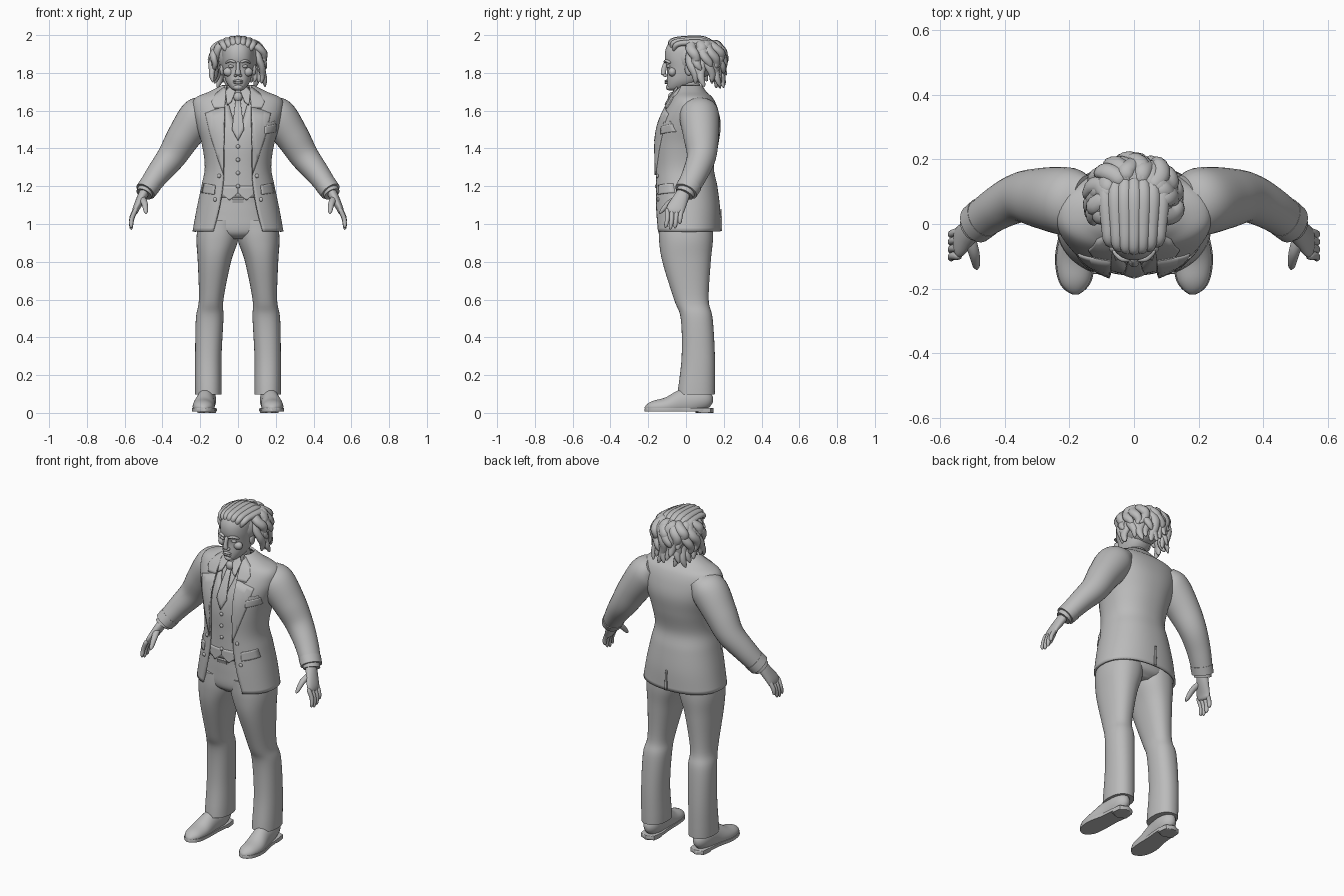
import bpy, bmesh, math, random
from mathutils import Vector, Matrix

if "Cube" in bpy.data.objects:
    bpy.data.objects.remove(bpy.data.objects["Cube"])
random.seed(4)
grey = bpy.data.materials.new("soft grey")
grey.use_nodes = True
grey.diffuse_color = (0.5, 0.5, 0.5, 1)
grey.node_tree.nodes["Principled BSDF"].inputs["Base Color"].default_value = grey.diffuse_color
P = 2.25  # roundness of the body cross-sections


def finish(name, bm, mirror=False, thick=0, angle=50):
    bmesh.ops.remove_doubles(bm, verts=bm.verts, dist=1e-5)
    bmesh.ops.recalc_face_normals(bm, faces=bm.faces)
    mesh = bpy.data.meshes.new(name)
    bm.to_mesh(mesh)
    bm.free()
    mesh.materials.append(grey)
    obj = bpy.data.objects.new(name, mesh)
    bpy.context.collection.objects.link(obj)
    if thick:
        mod = obj.modifiers.new("thickness", "SOLIDIFY")
        mod.thickness, mod.offset = thick, 0
    if mirror:
        obj.modifiers.new("mirror", "MIRROR").use_mirror_merge = False
    bpy.ops.object.select_all(action="DESELECT")
    obj.select_set(True)
    bpy.context.view_layer.objects.active = obj
    bpy.ops.object.shade_smooth_by_angle(angle=math.radians(angle))
    return obj


def spline(rows, steps=6):
    """Catmull-Rom through rows of numbers."""
    rows = [Vector(r) for r in rows]
    padded = [rows[0] * 2 - rows[1]] + rows + [rows[-1] * 2 - rows[-2]]
    out = []
    for a, b, c, d in zip(padded, padded[1:], padded[2:], padded[3:]):
        for i in range(steps):
            t = i / steps
            out.append((b * 2 + (c - a) * t + (a * 2 - b * 5 + c * 4 - d) * t * t
                        + (b * 3 - a - c * 3 + d) * t ** 3) / 2)
    return out + [rows[-1]]


def skin(bm, rings, closed=True, caps=True):
    rings = [[bm.verts.new(p) for p in ring] for ring in rings]
    n = len(rings[0])
    for a, b in zip(rings, rings[1:]):
        for i in range(n if closed else n - 1):
            j = (i + 1) % n
            bm.faces.new((a[i], a[j], b[j], b[i]))
    if caps:
        bm.faces.new(rings[0])
        bm.faces.new(rings[-1])


def loft(name, rows, gap=None, inset=0, n=48, thick=0, **kw):
    """Stack horizontal sections (z, centre x, half width, front y, back y)."""
    rings = []
    for r in rows:
        z, cx, rx, yf, yb = r[:5]
        rx, cy, ry = rx - inset, (yf + yb) / 2, (yb - yf) / 2 - inset
        start = math.asin(min(1, gap(r) / rx) ** (P / 2)) if gap else 0
        ring = []
        for i in range(n):
            a = start + (2 * math.pi - 2 * start) * i / (n - 1 if gap else n)
            s, c = math.sin(a), math.cos(a)
            ring.append((cx + rx * math.copysign(abs(s) ** (2 / P), s),
                         cy - ry * math.copysign(abs(c) ** (2 / P), c), z))
        rings.append(ring)
    bm = bmesh.new()
    skin(bm, rings, not gap, not gap)
    return finish(name, bm, thick=thick, **kw)


def tube(name, pts, ref=(0, 1, 0), rounded=True, n=14, zlim=(-9, 9), steps=6, bm=None, **kw):
    """Sweep along points (x, y, z, radius on the ref axis, other radius)."""
    path, rings = spline(pts, steps), []
    for i, p in enumerate(path):
        ahead, behind = path[min(i + 1, len(path) - 1)], path[max(i - 1, 0)]
        tan = (Vector(ahead[:3]) - Vector(behind[:3])).normalized()
        u = Vector(ref)
        u = (u - tan * u.dot(tan)).normalized()
        v = tan.cross(u)
        f = max(0.08, 1 - abs(2 * i / (len(path) - 1) - 1) ** 7) ** 0.5 if rounded else 1
        ring = []
        for k in range(n):
            a = 2 * math.pi * k / n
            q = Vector(p[:3]) + (u * math.cos(a) * p[3] + v * math.sin(a) * p[4]) * f
            q.z = min(max(q.z, zlim[0]), zlim[1])
            ring.append(q)
        rings.append(ring)
    own = bm is None
    bm = bmesh.new() if own else bm
    skin(bm, rings)
    if own:
        finish(name, bm, **kw)


def blob(name, pos, size, **kw):
    bm = bmesh.new()
    bmesh.ops.create_uvsphere(bm, u_segments=16, v_segments=10, radius=1,
                              matrix=Matrix.Translation(pos) @ Matrix.Diagonal((*size, 1)))
    finish(name, bm, **kw)


# Jacket sections, last number is half the front opening
coat = spline([
    (0.96, 0, 0.235, -0.165, 0.178, 0.13), (1.08, 0, 0.213, -0.167, 0.175, 0.1),
    (1.2, 0, 0.188, -0.165, 0.16, 0.08), (1.3, 0, 0.17, -0.165, 0.142, 0.075),
    (1.42, 0, 0.185, -0.166, 0.165, 0.075), (1.52, 0, 0.215, -0.15, 0.178, 0.075),
    (1.6, 0, 0.235, -0.115, 0.165, 0.072), (1.66, 0, 0.225, -0.08, 0.14, 0.07),
    (1.695, 0, 0.15, -0.055, 0.105, 0.066), (1.73, 0, 0.08, -0.035, 0.08, 0.06)])


def surface(x, z, back=False):
    """Depth of the jacket's front or back at a given x and z."""
    for a, b in zip(coat, coat[1:]):
        if z <= b[0]:
            break
    r = a.lerp(b, min(1, max(0, (z - a[0]) / (b[0] - a[0]))))
    ry = (r[4] - r[3]) / 2 * (1 - min(0.98, abs(x) / r[2]) ** P) ** (1 / P)
    return (r[3] + r[4]) / 2 + (ry if back else -ry)


def patch(name, outline, lift=0.008, thick=0.009, back=False, **kw):
    """Plate with an (x, z) outline that follows the jacket."""
    bm = bmesh.new()
    bm.faces.new([bm.verts.new((x, 0, z)) for x, z in outline])
    bmesh.ops.triangulate(bm, faces=bm.faces)
    bmesh.ops.subdivide_edges(bm, edges=bm.edges, cuts=5, use_grid_fill=True)
    for v in bm.verts:
        v.co.y = surface(v.co.x, v.co.z, back) + (lift if back else -lift)
    finish(name, bm, thick=thick, **kw)


def button(name, x, z, lift=0.008, **kw):
    blob(name, (x, surface(x, z) - lift, z), (0.011, 0.007, 0.011), **kw)


# Jacket, waistcoat and shirt
loft("jacket", coat, gap=lambda r: r[5], n=64, thick=0.012)
loft("waistcoat", [r for r in coat if 1.14 < r[0] < 1.71],
     gap=lambda r: max(0, r[0] - 1.46) * 0.28, inset=0.014, thick=0.006)
loft("shirt", [r for r in coat if 1.1 < r[0] < 1.7], inset=0.022)
patch("lapels", [(0.076, 1.26), (0.1, 1.33), (0.145, 1.47), (0.172, 1.585), (0.135, 1.6),
                 (0.07, 1.62), (0.074, 1.45)], mirror=True)
patch("jacket_collar", [(0.07, 1.615), (0.125, 1.612), (0.14, 1.645), (0.115, 1.69),
                        (0.07, 1.725), (0.062, 1.7)], mirror=True)
patch("hip_pocket_flaps", [(0.125, 1.155), (0.19, 1.165), (0.178, 1.215), (0.12, 1.205)],
      lift=0.01, mirror=True)
patch("breast_pocket", [(0.14, 1.475), (0.2, 1.49), (0.2, 1.53), (0.14, 1.515)], lift=0.01)
patch("pocket_square", [(0.148, 1.51), (0.195, 1.52), (0.192, 1.545), (0.175, 1.537), (0.155, 1.54)])
patch("back_vent", [(-0.004, 0.962), (0.012, 0.962), (0.006, 1.08), (-0.002, 1.08)], back=True)
patch("waistcoat_points", [(0.0, 1.2), (0.09, 1.2), (0.085, 1.16), (0.045, 1.125), (0.0, 1.165)],
      lift=-0.012, mirror=True)
patch("shirt_collar", [(0.012, 1.705), (0.045, 1.725), (0.066, 1.7), (0.058, 1.63), (0.035, 1.645)],
      lift=0.014, mirror=True)
patch("tie", [(-0.012, 1.66), (0.012, 1.66), (0.032, 1.5), (0, 1.44), (-0.032, 1.5)], lift=0.0)
blob("tie_knot", (0, -0.075, 1.672), (0.024, 0.02, 0.026))
for z in (1.2, 1.27, 1.34, 1.41):
    button("waistcoat_button", 0, z, lift=-0.008)
button("upper_jacket_buttons", 0.1, 1.255, mirror=True)
button("lower_jacket_buttons", 0.122, 1.13, mirror=True)

# Sleeves and cuffs
tube("sleeves", [(0.15, 0.065, 1.625, 0.085, 0.06), (0.205, 0.07, 1.575, 0.105, 0.1),
                 (0.285, 0.08, 1.465, 0.094, 0.09), (0.35, 0.082, 1.36, 0.078, 0.077),
                 (0.42, 0.05, 1.27, 0.068, 0.064), (0.485, 0.005, 1.18, 0.06, 0.053)],
     rounded=False, n=32, mirror=True)
tube("sleeve_bands", [(0.465, 0.02, 1.207, 0.065, 0.058), (0.49, 0, 1.173, 0.063, 0.056)],
     rounded=False, n=32, mirror=True)
tube("shirt_cuffs", [(0.48, 0.01, 1.19, 0.05, 0.045), (0.498, -0.008, 1.158, 0.05, 0.044)],
     rounded=False, n=24, mirror=True)

# Hands
tube("palms", [(0.485, 0, 1.19, 0.034, 0.028), (0.515, -0.03, 1.13, 0.042, 0.024),
               (0.54, -0.055, 1.08, 0.048, 0.018), (0.548, -0.062, 1.05, 0.042, 0.014)],
     n=20, mirror=True)
for i, finger in enumerate(("little", "ring", "middle", "index")):
    y, long = -0.022 - 0.026 * i, (0.065, 0.088, 0.095, 0.085)[i]
    tube(finger + "_fingers", [(0.538, y, 1.085, 0.013, 0.013),
                               (0.562, y - 0.008 + i * 0.003, 1.07 - long / 2, 0.012, 0.012),
                               (0.566, y - 0.012 + i * 0.001, 1.065 - long, 0.01, 0.01)], mirror=True)
tube("thumbs", [(0.512, -0.035, 1.14, 0.02, 0.016), (0.495, -0.09, 1.11, 0.017, 0.015),
                (0.486, -0.14, 1.055, 0.011, 0.01)], ref=(1, 0, 0), mirror=True)

# Trousers and belt
loft("trouser_legs", spline([
    (0.1, 0.157, 0.068, -0.042, 0.15), (0.3, 0.157, 0.067, -0.02, 0.15),
    (0.5, 0.15, 0.07, -0.025, 0.138), (0.6, 0.142, 0.062, -0.06, 0.117),
    (0.8, 0.125, 0.085, -0.122, 0.128), (0.92, 0.109, 0.108, -0.14, 0.14),
    (1.02, 0.1, 0.105, -0.14, 0.14)]), thick=0.006, mirror=True)
loft("trouser_waist", spline([(0.92, 0, 0.07, -0.1, 0.1), (0.96, 0, 0.2, -0.137, 0.14),
                              (1.05, 0, 0.19, -0.142, 0.14), (1.16, 0, 0.17, -0.14, 0.14)]))
loft("belt", [(z, 0, 0.172, -0.149, 0.145) for z in (1.115, 1.15)])
tube("belt_buckle", [(-0.03, -0.15, 1.132, 0.007, 0.022), (0.03, -0.15, 1.132, 0.007, 0.022)],
     rounded=False, n=4, angle=20, mirror=False)

# Shoes: clamped sweeps give flat soles
last = [(0.165, 0.142, 0.07, 0.042, 0.055), (0.165, 0.07, 0.07, 0.05, 0.065),
        (0.172, -0.01, 0.055, 0.05, 0.072), (0.182, -0.1, 0.035, 0.058, 0.048),
        (0.182, -0.17, 0.03, 0.05, 0.035), (0.18, -0.218, 0.025, 0.03, 0.02)]
tube("shoes", last, ref=(1, 0, 0), n=28, zlim=(0.015, 1), mirror=True)
sole = [(x, y, 0.014, w + 0.004, 0.06) for x, y, z, w, h in last]
tube("soles", sole, ref=(1, 0, 0), n=28, zlim=(0.008, 0.026), mirror=True)
tube("heels", [(0.165, 0.146, 0.014, 0.044, 0.06), (0.165, 0.05, 0.014, 0.053, 0.06)],
     ref=(1, 0, 0), n=28, zlim=(0, 0.026), mirror=True)
for y in (-0.005, -0.03, -0.055):
    top = 0.122 + y * 0.45
    tube("shoe_laces", [(0.15, y, top - 0.008, 0.006, 0.006), (0.175, y, top, 0.006, 0.006),
                        (0.2, y, top - 0.008, 0.006, 0.006)], n=8, mirror=True)

# Head and neck
tube("neck", [(0, 0.03, 1.62, 0.058, 0.06), (0, 0.01, 1.79, 0.056, 0.055)], rounded=False, n=28)
loft("head", spline([
    (1.708, 0, 0.022, -0.09, -0.02), (1.722, 0, 0.042, -0.1, 0.02), (1.76, 0, 0.066, -0.102, 0.08),
    (1.82, 0, 0.08, -0.1, 0.12), (1.88, 0, 0.086, -0.112, 0.14), (1.93, 0, 0.083, -0.106, 0.14),
    (1.97, 0, 0.06, -0.08, 0.12), (1.985, 0, 0.03, -0.04, 0.08)]))
tube("nose", [(0, -0.106, 1.86, 0.01, 0.012), (0, -0.118, 1.815, 0.012, 0.014),
              (0, -0.12, 1.787, 0.019, 0.014)], ref=(1, 0, 0))
blob("nostrils", (0.013, -0.11, 1.787), (0.009, 0.012, 0.008), mirror=True)
blob("eyes", (0.035, -0.091, 1.835), (0.016, 0.012, 0.009), mirror=True)
tube("brows", [(0.012, -0.112, 1.855, 0.008, 0.007), (0.04, -0.104, 1.864, 0.01, 0.007),
               (0.066, -0.082, 1.852, 0.007, 0.005)], mirror=True)
for name, z in (("upper_lip", 1.757), ("lower_lip", 1.747)):
    blob(name, (0, -0.102, z), (0.026, 0.011, 0.007))
blob("chin", (0, -0.087, 1.724), (0.026, 0.02, 0.017))
blob("cheeks", (0.05, -0.072, 1.805), (0.028, 0.022, 0.024), mirror=True)
blob("ears", (0.085, 0.015, 1.82), (0.012, 0.022, 0.034), mirror=True)

# Hair: a cap, strands swept back and curly hanging locks
blob("hair_cap", (0, 0.055, 1.88), (0.108, 0.135, 0.108))
bm = bmesh.new()
for i in range(7):
    x = (i - 3) * 0.022
    drop = x * x * 5
    tube("", [(x * 0.9, -0.088 + drop, 1.935 - drop, 0.012, 0.01),
              (x * 1.15, -0.075 + drop, 1.968 - drop, 0.018, 0.015),
              (x * 1.2, -0.01, 1.98 - drop, 0.022, 0.016),
              (x * 1.3, 0.09, 1.978 - drop, 0.024, 0.018),
              (x * 1.2, 0.16, 1.94 - drop, 0.02, 0.02)], ref=(1, 0, 0), n=10, bm=bm)
finish("swept_strands", bm)
bm = bmesh.new()
for layer, count in ((0, 17), (1, 14)):
    for i in range(count):
        a = math.pi * (0.44 + 1.12 * i / (count - 1))
        phase, reach = random.uniform(0, 6), random.uniform(0.96, 1.06)
        end = random.uniform(0.2, 0.25) if layer == 0 else random.uniform(0.13, 0.18)
        pts = []
        for k in range(7):
            t = k / 6
            out = math.sin(min(1, 0.4 + t * 1.2) * math.pi / 2) * reach
            out *= 1 + 0.2 * t + 0.07 * math.sin(phase + 9 * t) + 0.05 * layer
            b = a + 0.13 * math.sin(phase + 7 * t)
            r = 0.03 - 0.014 * t * t
            pts.append((0.112 * out * math.sin(b), 0.06 - 0.118 * out * math.cos(b),
                        1.965 - end * t ** 1.25, r, r * 0.75))
        tube("", pts, ref=(math.cos(a), math.sin(a), 0), n=10, steps=4, bm=bm)
finish("curly_locks", bm)
